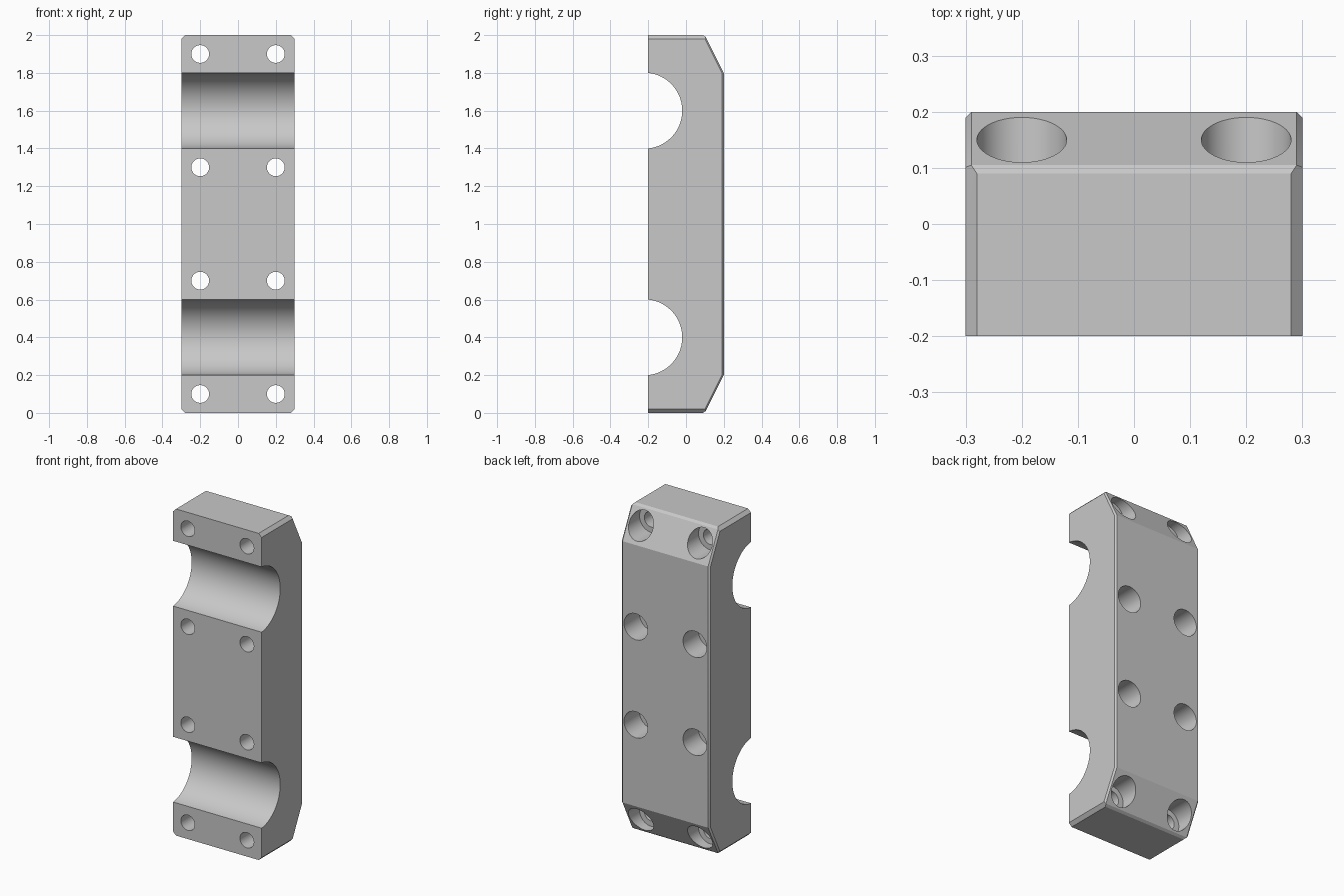
import bpy, bmesh, math
from mathutils import Matrix, Vector

cube = bpy.data.objects.get("Cube")
if cube:
    bpy.data.objects.remove(cube, do_unlink=True)

grey = bpy.data.materials.new("machined_grey")
grey.use_nodes = True
grey.diffuse_color = (0.58, 0.58, 0.58, 1)
grey.node_tree.nodes["Principled BSDF"].inputs["Base Color"].default_value = (0.58, 0.58, 0.58, 1)


def make_object(name, bm):
    bmesh.ops.recalc_face_normals(bm, faces=bm.faces)
    mesh = bpy.data.meshes.new(name)
    bm.to_mesh(mesh)
    bm.free()
    mesh.materials.append(grey)
    obj = bpy.data.objects.new(name, mesh)
    bpy.context.collection.objects.link(obj)
    return obj


def add_cylinder(bm, centre, axis, radius, length, sides=64):
    turn = Vector((0, 0, 1)).rotation_difference(Vector(axis)).to_matrix().to_4x4()
    bmesh.ops.create_cone(bm, cap_ends=True, segments=sides, radius1=radius, radius2=radius,
                          depth=length, matrix=Matrix.Translation(centre) @ turn)


def mirrored(half):
    """Complete a half profile by reflecting it about mid height."""
    return half + [(x, y, 2 - z) for x, y, z in reversed(half)]


# Block body: chamfered side outline (inset flank, then full-size rim)
flank = mirrored([(0.3, -0.2, 0.02), (0.3, 0.096, 0.02), (0.3, 0.101, 0.022), (0.3, 0.19, 0.2)])
rim = mirrored([(0.28, -0.2, 0), (0.28, 0.09, 0), (0.29, 0.105, 0.01), (0.29, 0.2, 0.2)])
bm = bmesh.new()
loops = [[bm.verts.new((side * x, y, z)) for x, y, z in outline]
         for side, outline in ((1, flank), (1, rim), (-1, rim), (-1, flank))]
count = len(rim)
for a, b in zip(loops, loops[1:]):
    # The front seam is closed by one flat face below
    for i in range(count - 1):
        bm.faces.new((a[i], a[i + 1], b[i + 1], b[i]))
bm.faces.new(loops[0])
bm.faces.new(loops[-1])
bm.faces.new([loop[0] for loop in loops] + [loop[-1] for loop in reversed(loops)])
body = make_object("clamp_block", bm)

# Cutters: two rod grooves, eight bolt holes, eight counterbores
grooves, bolts, bores = bmesh.new(), bmesh.new(), bmesh.new()
for z in (0.4, 1.6):
    add_cylinder(grooves, (0, -0.221, z), (1, 0, 0), 0.201, 1, 96)
for x in (-0.2, 0.2):
    for z in (0.1, 0.7, 1.3, 1.9):
        add_cylinder(bolts, (x, 0, z), (0, 1, 0), 0.047, 1)
        add_cylinder(bores, (x, 0.3, z), (0, 1, 0), 0.08, 0.5)

bpy.ops.object.select_all(action="DESELECT")
body.select_set(True)
bpy.context.view_layer.objects.active = body
for name, cutter_mesh in (("groove_cutter", grooves), ("bore_cutter", bores), ("bolt_cutter", bolts)):
    cutter = make_object(name, cutter_mesh)
    cutter.hide_render = True
    cut = body.modifiers.new(name, "BOOLEAN")
    cut.operation = "DIFFERENCE"
    cut.solver = "EXACT"
    cut.object = cutter
    bpy.ops.object.modifier_apply(modifier=cut.name)
    bpy.data.objects.remove(cutter, do_unlink=True)

bpy.ops.object.shade_smooth_by_angle(angle=math.radians(20))
